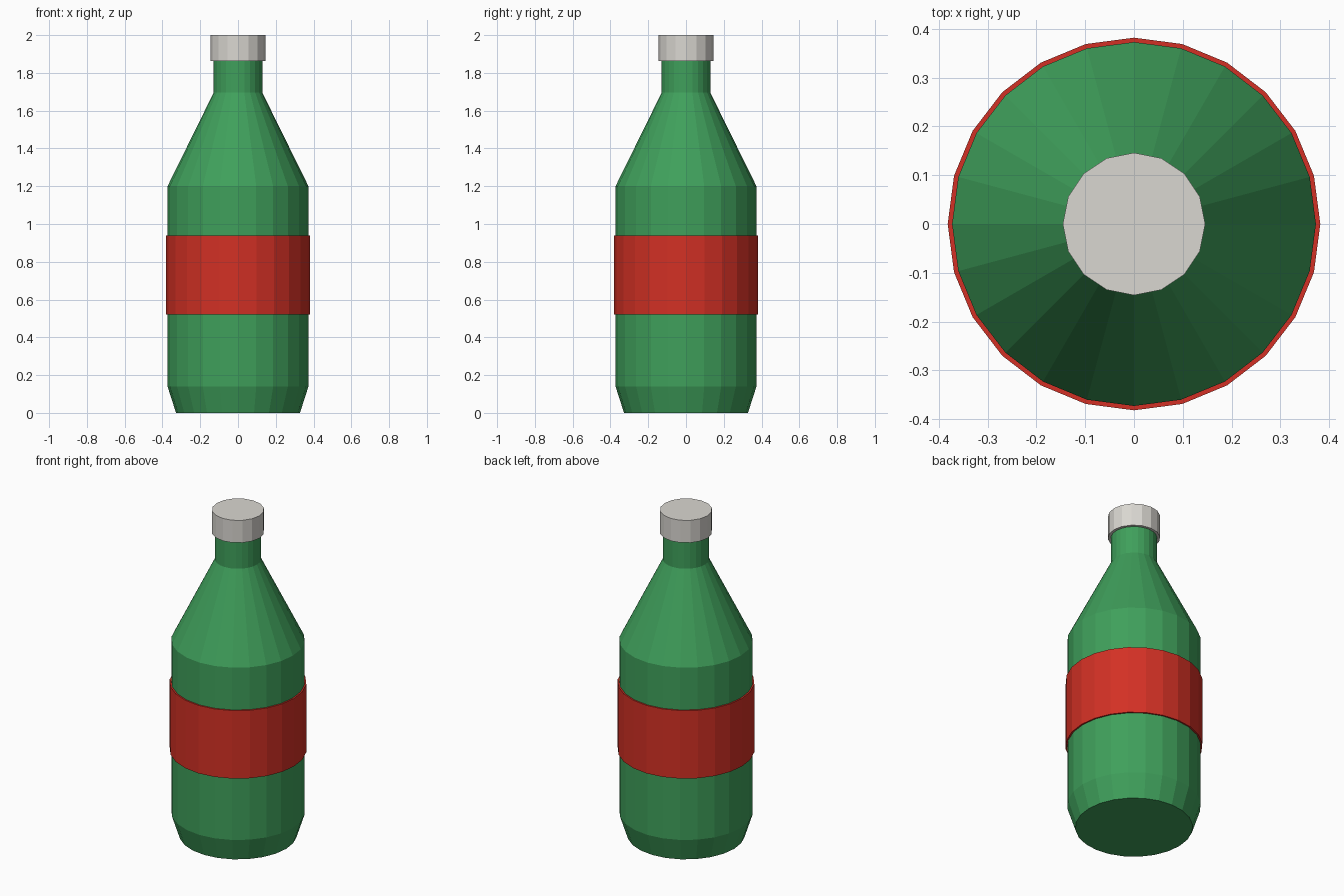
import bpy
import bmesh
import math

cube = bpy.data.objects.get("Cube")
if cube:
    bpy.data.objects.remove(cube, do_unlink=True)


def material(name, rgb):
    mat = bpy.data.materials.new(name)
    mat.use_nodes = True
    colour = (*rgb, 1.0)
    mat.diffuse_color = colour
    mat.node_tree.nodes["Principled BSDF"].inputs["Base Color"].default_value = colour
    return mat


def lathe(name, profile, sides, mat):
    """Turn (radius, height) points into a closed, flat-shaded solid."""
    bm = bmesh.new()
    rings = []
    for radius, z in profile:
        angles = [math.tau * i / sides for i in range(sides)]
        rings.append([bm.verts.new((radius * math.cos(a), radius * math.sin(a), z))
                      for a in angles])
    for low, high in zip(rings, rings[1:]):
        for i in range(sides):
            j = (i + 1) % sides
            bm.faces.new((low[i], low[j], high[j], high[i]))
    bm.faces.new(rings[0][::-1])
    bm.faces.new(rings[-1])
    mesh = bpy.data.meshes.new(name)
    bm.to_mesh(mesh)
    bm.free()
    mesh.materials.append(mat)
    obj = bpy.data.objects.new(name, mesh)
    bpy.context.collection.objects.link(obj)
    return obj


green = material("green glass", (0.05, 0.35, 0.105))
red = material("red label", (0.65, 0.03, 0.018))
grey = material("pale grey cap", (0.70, 0.68, 0.64))

# Bottle: tapered foot, straight body, sloping shoulder and neck
lathe("bottle", [(0.328, 0), (0.373, 0.14), (0.373, 1.2),
                 (0.129, 1.695), (0.129, 1.88)], 24, green)

# Label band standing slightly proud of the body
lathe("label_band", [(0.382, 0.522), (0.382, 0.94)], 24, red)

# Cap
lathe("cap", [(0.146, 1.862), (0.146, 2.0)], 16, grey)
